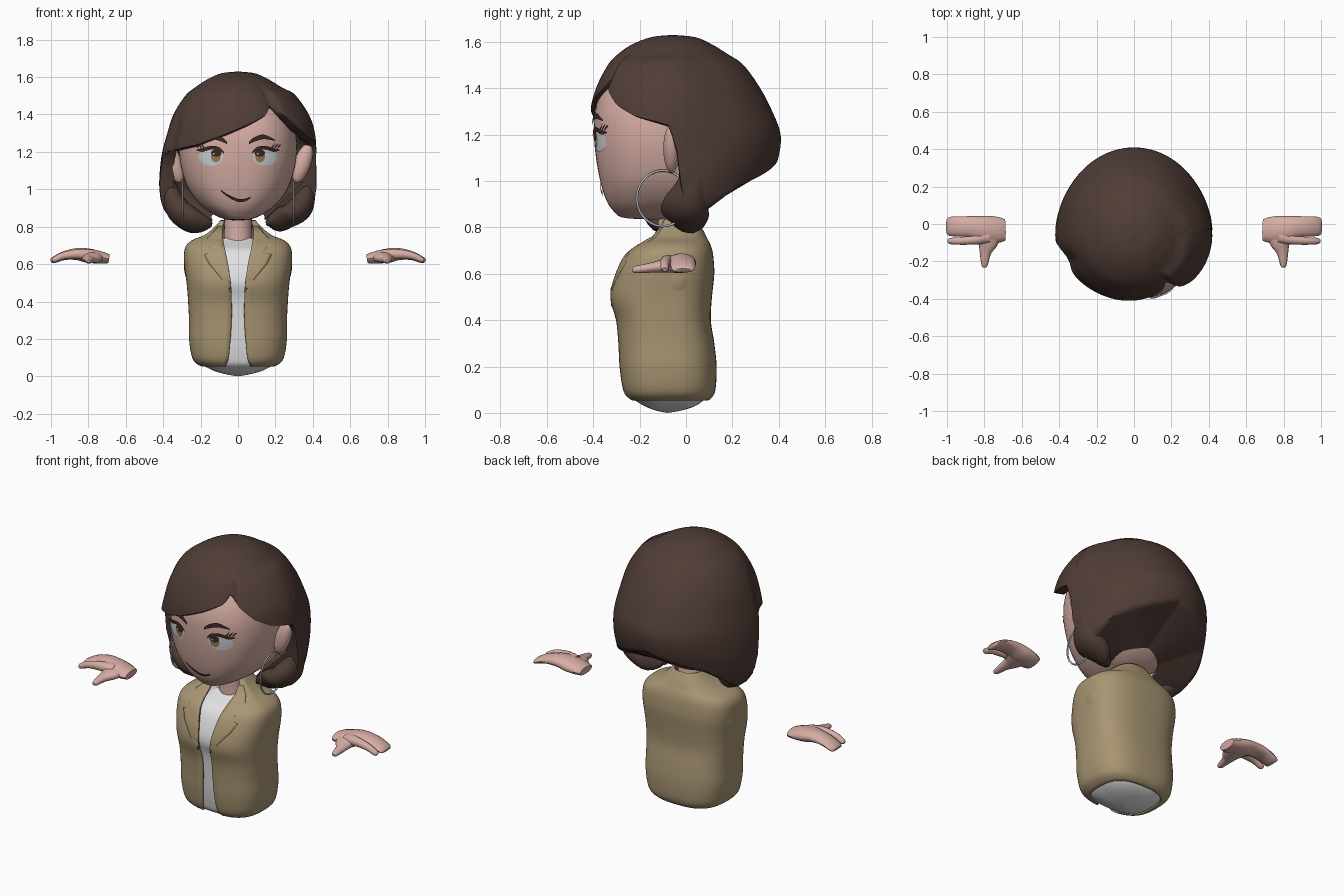
import bpy, bmesh
from math import sin, cos, pi, asin, radians, degrees, copysign, exp
from mathutils import Vector, Matrix

cube = bpy.data.objects.get("Cube")
if cube:
    bpy.data.objects.remove(cube, do_unlink=True)


def material(name, r, g, b):
    m = bpy.data.materials.new(name)
    m.use_nodes = True
    m.diffuse_color = (r, g, b, 1)
    for node in m.node_tree.nodes:
        if node.type == 'BSDF_PRINCIPLED':
            node.inputs["Base Color"].default_value = (r, g, b, 1)
            node.inputs["Roughness"].default_value = 0.7
    return m


HAIR = material("dark brown hair", .08, .046, .037)
SKIN = material("skin", .67, .42, .37)
JACKET_TAN = material("tan cloth", .39, .3, .17)
WHITE = material("white cloth", .76, .76, .76)
SILVER = material("silver", .48, .53, .56)
IRIS = material("amber iris", .33, .2, .08)
DARK = material("dark lash brown", .045, .022, .017)
EYE = material("eye white", .6, .65, .67)


def finish(name, bm, mat, thick=0, angle=50):
    bmesh.ops.remove_doubles(bm, verts=bm.verts, dist=.0002)
    bmesh.ops.recalc_face_normals(bm, faces=bm.faces)
    me = bpy.data.meshes.new(name)
    bm.to_mesh(me)
    bm.free()
    for p in me.polygons:
        p.use_smooth = True
    me.set_sharp_from_angle(angle=radians(angle))
    me.materials.append(mat)
    ob = bpy.data.objects.new(name, me)
    bpy.context.collection.objects.link(ob)
    if thick:
        mod = ob.modifiers.new("thickness", 'SOLIDIFY')
        mod.thickness, mod.offset = thick, 0


def grid(bm, pts):
    vs = [[bm.verts.new(p) for p in line] for line in pts]
    for a, b in zip(vs, vs[1:]):
        for i in range(len(a) - 1):
            bm.faces.new((a[i], a[i + 1], b[i + 1], b[i]))
    return vs


def sample(rows, u):
    """Smooth curve through rows of numbers."""
    n = len(rows) - 1
    i = min(int(u), n - 1)
    t = u - i
    p0, p1, p2, p3 = (rows[max(0, min(n, i + k))] for k in (-1, 0, 1, 2))
    return [b + t / 2 * (c - a + t * (2 * a - 5 * b + 4 * c - d + t * (3 * (b - c) + d - a)))
            for a, b, c, d in zip(p0, p1, p2, p3)]


def find_u(rows, z):
    lo, hi = 0, len(rows) - 1
    for _ in range(30):
        mid = (lo + hi) / 2
        lo, hi = (mid, hi) if sample(rows, mid)[0] > z else (lo, mid)
    return lo


def ring_point(row, phi, cy, e, k=1):
    z, w, f, b = row[:4]
    s, c = sin(phi), cos(phi)
    return Vector((k * w * copysign(abs(s) ** e, s),
                   cy - k * (f if c > 0 else b) * copysign(abs(c) ** e, c), z))


def loft(name, rows, cy, e, mat, gap=False, cols=72, steps=48, thick=0):
    """Rows are height, half width, front depth, back depth, optional half gap."""
    lines = []
    for j in range(steps + 1):
        row = sample(rows, (len(rows) - 1) * j / steps)
        g = asin(min(.98, row[4] / row[1]) ** (1 / e)) if gap else 0
        lines.append([ring_point(row, g + (2 * pi - 2 * g) * i / cols, cy, e)
                      for i in range(cols + 1)])
    bm = bmesh.new()
    grid(bm, lines)
    finish(name, bm, mat, thick)


def tube(name, path, ref, mat, sides=14):
    """Path points are x, y, z, half width, half thickness."""
    bm, lines = bmesh.new(), []
    for i, p in enumerate(path):
        a, b = path[max(0, i - 1)], path[min(len(path) - 1, i + 1)]
        t = (Vector(b[:3]) - Vector(a[:3])).normalized()
        side = t.cross(Vector(ref)).normalized()
        up = side.cross(t)
        lines.append([Vector(p[:3]) + side * p[3] * cos(2 * pi * k / sides)
                      + up * p[4] * sin(2 * pi * k / sides) for k in range(sides + 1)])
    vs = grid(bm, lines)
    for end in (vs[0], vs[-1]):
        bm.faces.new(end[:-1])
    finish(name, bm, mat)


def smooth_path(pts, n, mirror=1):
    out = [sample(pts, (len(pts) - 1) * i / n) for i in range(n + 1)]
    return [[p[0] * mirror] + p[1:] for p in out]


def ellipsoid(name, loc, size, mat, tilt=0):
    bm = bmesh.new()
    bmesh.ops.create_uvsphere(bm, u_segments=24, v_segments=16, radius=1)
    bm.transform(Matrix.Translation(loc) @ Matrix.Rotation(tilt, 4, 'Y') @ Matrix.Diagonal((*size, 1)))
    finish(name, bm, mat)


def patch(name, top, bottom, rows, cy, e, off, mat, thick=0):
    """Plate between two lines of (x, z) points, laid on a lofted surface."""
    def drape(x, z):
        w, f = sample(rows, find_u(rows, z))[1:3]
        return Vector((x, cy - off - f * max(0, 1 - min(1, abs(x) / w) ** (2 / e)) ** (e / 2), z))
    lines = [[drape(a[0] + (b[0] - a[0]) * k / 6, a[1] + (b[1] - a[1]) * k / 6) for k in range(7)]
             for a, b in zip(top, bottom)]
    bm = bmesh.new()
    grid(bm, lines)
    finish(name, bm, mat, thick)


# Head and neck
HEAD_Y, ROUND = -.06, .8
HEAD = [(1.58, 0, 0, 0), (1.56, .12, .12, .1), (1.5, .235, .23, .2), (1.4, .285, .3, .26),
        (1.3, .31, .333, .3), (1.2, .315, .337, .3), (1.1, .3, .328, .29), (1, .265, .31, .25),
        (.92, .205, .285, .19), (.87, .14, .252, .13), (.84, .07, .2, .06), (.832, 0, 0, 0)]
loft("head", HEAD, HEAD_Y, ROUND, SKIN)
tube("neck", [(0, -.05, .66, .078, .078), (0, -.05, .8, .074, .07), (0, -.06, .93, .074, .07)],
     (0, 1, 0), SKIN, 24)

# Face plates
def face_patch(name, top, bottom, off, mat):
    patch(name, top, bottom, HEAD, HEAD_Y, ROUND, off, mat)


def face_oval(name, x, z, rx, rz, off, mat):
    ts = [pi * i / 16 for i in range(17)]
    face_patch(name, [(x + rx * cos(t), z + rz * sin(t)) for t in ts],
               [(x + rx * cos(t), z - rz * sin(t)) for t in ts], off, mat)


def face_stroke(name, pts, mirror=1):
    path = smooth_path(pts, 14, mirror)
    face_patch(name, [(x, z + h) for x, z, h in path], [(x, z - h) for x, z, h in path], .009, DARK)


face_stroke("mouth", [(-.09, .992, .004), (-.05, .963, .007), (0, .941, .008),
                      (.035, .942, .007), (.068, .956, .004)])
for s, side in ((1, "left"), (-1, "right")):
    face_oval(side + "_eye", s * .145, 1.173, .064, .046, .004, EYE)
    face_oval(side + "_iris", s * .118, 1.175, .026, .031, .006, IRIS)
    face_oval(side + "_pupil", s * .116, 1.194, .028, .02, .008, DARK)
    face_oval(side + "_eye_glint", s * .118 - .012, 1.19, .005, .005, .0095, EYE)
    face_stroke(side + "_upper_lashes", [(.075, 1.195, .004), (.1, 1.216, .009), (.145, 1.222, .01),
                                         (.19, 1.21, .01), (.222, 1.21, .002)], s)
    for k in range(3):
        x = .178 + .016 * k
        face_stroke(side + "_lash_" + str(k), [(x, 1.22, .006), (x + .012, 1.234, .005),
                                               (x + .02, 1.252 - .008 * k, .001)], s)
    face_stroke(side + "_eyebrow", [(.058, 1.248, .007), (.09, 1.268, .012), (.14, 1.28, .012),
                                    (.198, 1.262, .003)], s)
    # Ears and hoop earrings
    ellipsoid(side + "_ear", (s * .345, -.062, 1.14), (.045, .036, .11), SKIN, s * .33)
    hoop = [(s * .297, -.1 + .112 * sin(pi * k / 20), .925 + .12 * cos(pi * k / 20), .005, .005)
            for k in range(41)]
    tube(side + "_hoop_earring", hoop, (1, 0, 0), SILVER, 8)

# Hair: crown-to-hem columns with a swept fringe and side parting
HAIR_ROWS = [(1.63, 0, 0, 0), (1.62, .09, .09, .1), (1.59, .16, .17, .17), (1.55, .222, .23, .235),
             (1.5, .282, .277, .308), (1.4, .345, .328, .38), (1.3, .378, .353, .432),
             (1.2, .405, .355, .468), (1.1, .418, .345, .458), (1, .42, .32, .42),
             (.9, .4, .3, .38), (.8, .33, .25, .3)]
HEM = [(-180, 1.09), (-133, .975), (-111, .86), (-98, .81), (-91, .83), (-86, .96), (-81, 1.16),
       (-75, 1.21), (-54, 1.215), (-33, 1.24), (-16, 1.28), (8, 1.345), (26, 1.4), (33, 1.45),
       (41, 1.39), (52, 1.325), (65, 1.28), (80, 1.255), (88, 1.24), (92, 1.16), (96, .95),
       (101, .83), (111, .86), (133, .975), (180, 1.09)]


def hem_height(d):
    for (a, za), (b, zb) in zip(HEM, HEM[1:]):
        if a <= d <= b:
            return za + (zb - za) * (d - a) / (b - a)
    return HEM[0][1]


def ease(t):
    t = max(0, min(1, t))
    return t * t * (3 - 2 * t)


columns, STEPS = [], 40
for i in range(145):
    phi = -pi + 2 * pi * i / 144
    d = degrees(phi)
    hem = hem_height(d)
    u_end = find_u(HAIR_ROWS, hem)
    line = []
    for j in range(STEPS + 1):
        row = sample(HAIR_ROWS, u_end * j / STEPS)
        z = row[0]
        # fuller side lock, groove along the parting, hollow behind the fringe end
        puff = .1 * ease((1.55 - z) / .035) * ease((d - 33) / 8) * ease((125 - d) / 40)
        groove = .03 * exp(-((d - 34) / 4) ** 2) * ease((1.6 - z) / .05)
        hollow = .055 * exp(-((d + 67) / 9) ** 2) * ease((1.5 - z) / .2)
        line.append(ring_point(row, phi, HEAD_Y, 1, 1 + puff * ease((z - 1.1) / .25) - groove - hollow))
    # rolled hem, then an underside running in to the nape
    back = abs(d) > 95
    inner_z = .84 + (hem - .84) * .28 if back else hem + .035
    line.append(ring_point([hem - .008] + row[1:], phi, HEAD_Y, 1, .95))
    line.append(ring_point([inner_z] + row[1:], phi, HEAD_Y, 1, .4 if back else .82))
    columns.append(line)
bm = bmesh.new()
grid(bm, columns)
finish("bob_hair", bm, HAIR, angle=60)

# Curled tips of the bob beside the jaw
tube("right_hair_tip", smooth_path([(-.375, .01, 1.08, .03, .02), (-.355, -.04, .97, .06, .05),
     (-.315, -.075, .885, .09, .065), (-.24, -.1, .832, .09, .06), (-.16, -.11, .815, .04, .03),
     (-.14, -.11, .81, .012, .01)], 18), (1, 0, 0), HAIR)
tube("left_hair_tip", smooth_path([(.385, .04, 1.08, .03, .02), (.36, .02, .97, .07, .055),
     (.325, 0, .895, .1, .068), (.25, -.01, .848, .1, .055), (.175, -.03, .825, .045, .03),
     (.15, -.03, .82, .012, .01)], 18), (1, 0, 0), HAIR)

# Shirt
BODY_Y, BOXY = -.08, .72
loft("shirt", [(.74, .07, .02, .11), (.72, .105, .055, .13), (.7, .17, .1, .14), (.67, .235, .15, .16),
               (.6, .255, .19, .17), (.5, .245, .215, .165), (.4, .235, .19, .16), (.2, .23, .175, .18),
               (.1, .215, .16, .175), (.06, .185, .145, .16), (.03, .13, .1, .12),
               (.01, .06, .05, .06), (0, 0, 0, 0)], BODY_Y, BOXY, WHITE)

# Open jacket with lapels and sleeveless shoulders
JACKET = [(.83, .088, .01, .12, .07), (.79, .125, .035, .145, .085), (.75, .175, .07, .165, .085),
          (.72, .245, .125, .18, .08), (.68, .278, .175, .19, .072), (.6, .281, .215, .195, .055),
          (.5, .268, .24, .185, .04), (.4, .26, .215, .18, .034), (.3, .255, .205, .195, .034),
          (.2, .255, .2, .205, .04), (.1, .238, .185, .2, .05), (.065, .205, .16, .18, .065),
          (.06, .185, .145, .165, .065)]
loft("jacket", JACKET, BODY_Y, BOXY, JACKET_TAN, gap=True, thick=.014)
LAPEL = [(.8, .108), (.76, .14), (.715, .185), (.68, .15), (.66, .135), (.65, .18), (.6, .155),
         (.53, .095), (.46, .042)]
for s, side in ((1, "left"), (-1, "right")):
    inner = [(s * (sample(JACKET, find_u(JACKET, z))[4] - .002), z) for z, x in LAPEL]
    patch(side + "_lapel", inner, [(s * x, z) for z, x in LAPEL], JACKET, BODY_Y, BOXY, .006,
          JACKET_TAN, .008)
    ellipsoid(side + "_shoulder", (s * .195, -.045, .59), (.094, .1, .135), JACKET_TAN)

    # Floating hands: palm with joined fingers, index finger, thumb
    palm = [(.69, -.032, .628, .058, .024), (.73, -.032, .635, .07, .033), (.8, -.028, .645, .073, .039),
            (.86, -.016, .654, .058, .033), (.93, -.013, .645, .054, .024), (.985, -.013, .622, .051, .018),
            (1, -.013, .614, .04, .01)]
    index = [(.78, -.065, .645, .04, .033), (.85, -.083, .654, .027, .027), (.93, -.091, .645, .02, .02),
             (.98, -.091, .624, .017, .016), (.993, -.091, .618, .011, .009)]
    thumb = [(.78, -.045, .638, .08, .033), (.782, -.1, .633, .056, .029), (.794, -.15, .626, .032, .022),
             (.799, -.215, .618, .018, .016), (.799, -.232, .616, .009, .008)]
    for part, pts in (("palm", palm), ("index_finger", index), ("thumb", thumb)):
        tube(side + "_" + part, smooth_path(pts, 14, s), (0, 0, 1), SKIN)
